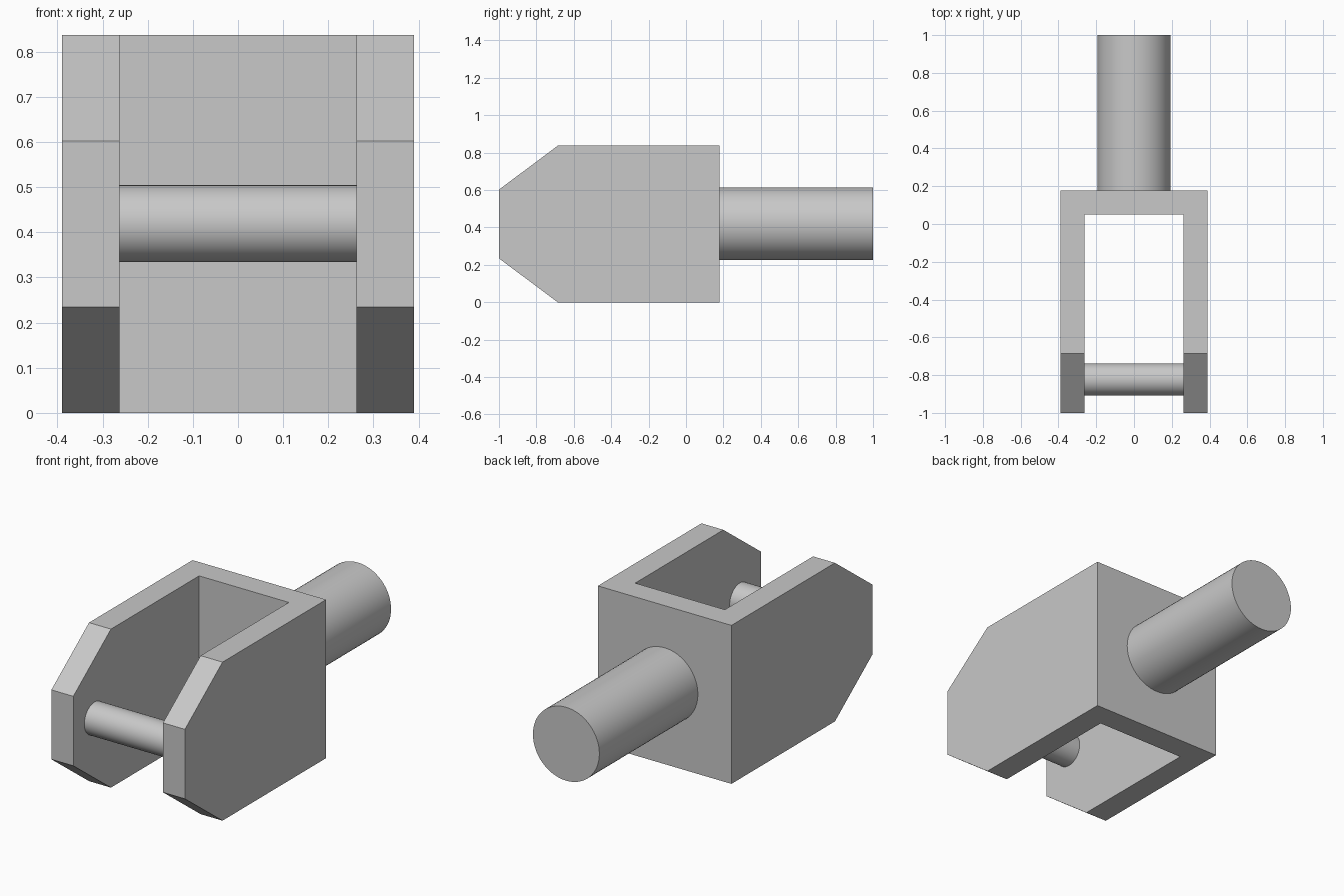
import bpy, bmesh, math
from mathutils import Vector

cube = bpy.data.objects.get("Cube")
if cube:
    bpy.data.objects.remove(cube, do_unlink=True)

HALF_W, INNER_W = 0.39, 0.262
FRONT, BACK, INNER_BACK = -1.0, 0.178, 0.05
HEIGHT = 0.837
MID = HEIGHT / 2
CHAMFER_Y, CHAMFER_Z = -0.686, 0.602

grey = bpy.data.materials.new("plain grey")
grey.use_nodes = True
colour = (0.58, 0.58, 0.58, 1)
grey.diffuse_color = colour
grey.node_tree.nodes["Principled BSDF"].inputs["Base Color"].default_value = colour


def make_yoke():
    """U-shaped plan raised to full height, with both jaw noses chamfered."""
    half = [(HALF_W, BACK), (HALF_W, FRONT), (INNER_W, FRONT), (INNER_W, INNER_BACK)]
    plan = half + [(-x, y) for x, y in reversed(half)]
    bm = bmesh.new()
    base = bm.faces.new([bm.verts.new((x, y, 0)) for x, y in plan])
    raised = bmesh.ops.extrude_face_region(bm, geom=[base])["geom"]
    bmesh.ops.translate(bm, vec=(0, 0, HEIGHT),
                        verts=[v for v in raised if isinstance(v, bmesh.types.BMVert)])
    # Cut the upper and lower nose corners, then close the cuts
    for side in (1, -1):
        point = Vector((0, FRONT, MID + side * (CHAMFER_Z - MID)))
        normal = Vector((0, HEIGHT - CHAMFER_Z, 0)) * -1
        normal.z = side * (CHAMFER_Y - FRONT)
        bmesh.ops.bisect_plane(bm, geom=bm.verts[:] + bm.edges[:] + bm.faces[:],
                               plane_co=point, plane_no=normal.normalized(),
                               clear_outer=True)
        bmesh.ops.holes_fill(bm, edges=[e for e in bm.edges if e.is_boundary])
    bmesh.ops.recalc_face_normals(bm, faces=bm.faces)
    mesh = bpy.data.meshes.new("yoke")
    bm.to_mesh(mesh)
    bm.free()
    mesh.materials.append(grey)
    obj = bpy.data.objects.new("yoke", mesh)
    bpy.context.collection.objects.link(obj)


def make_rod(name, radius, length, centre, rotation):
    bpy.ops.mesh.primitive_cylinder_add(vertices=64, radius=radius, depth=length,
                                        location=centre, rotation=rotation)
    obj = bpy.context.object
    obj.name = name
    obj.data.materials.append(grey)
    bpy.ops.object.shade_smooth_by_angle(angle=math.radians(30))


make_yoke()

# Round shank out of the back wall, and cross pin between the jaws
make_rod("shank", 0.194, 1 - BACK, (0, (1 + BACK) / 2, MID + 0.002), (math.pi / 2, 0, 0))
make_rod("cross_pin", 0.085, 2 * INNER_W, (0, -0.823, MID + 0.001), (0, math.pi / 2, 0))
